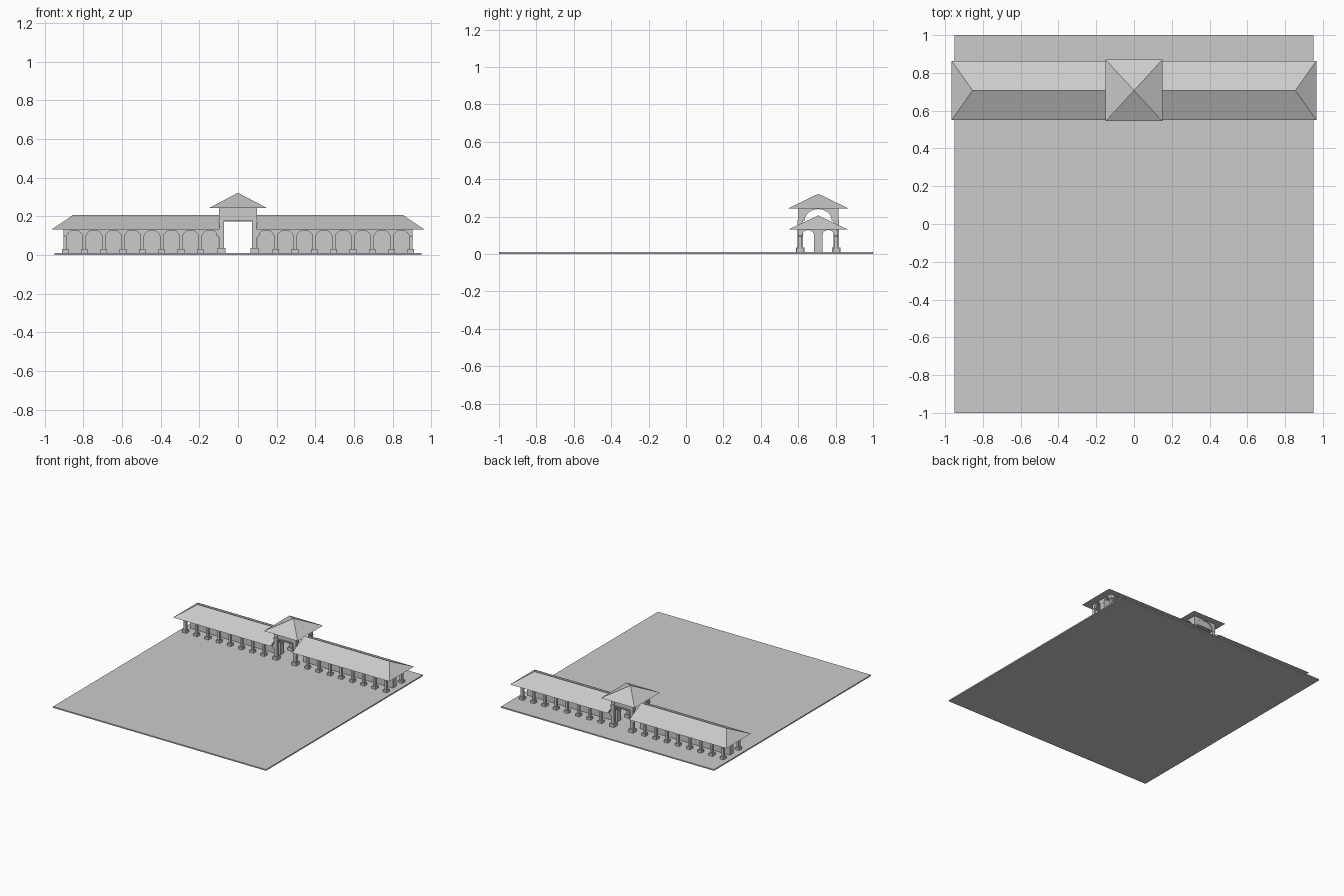
import bpy, bmesh, math
from mathutils import Vector

if "Cube" in bpy.data.objects:
    bpy.data.objects.remove(bpy.data.objects["Cube"])

CY = 0.707      # centre line of the building in y


def finish(name, bm):
    bmesh.ops.recalc_face_normals(bm, faces=bm.faces)
    me = bpy.data.meshes.new(name)
    bm.to_mesh(me)
    bm.free()
    ob = bpy.data.objects.new(name, me)
    bpy.context.collection.objects.link(ob)
    return ob


def box(bm, x0, x1, y0, y1, z0, z1):
    r = bmesh.ops.create_cube(bm, size=1)
    for v in r["verts"]:
        v.co = Vector(((x0 + x1) / 2 + v.co.x * (x1 - x0),
                       (y0 + y1) / 2 + v.co.y * (y1 - y0),
                       (z0 + z1) / 2 + v.co.z * (z1 - z0)))


def post(bm, x, y, hx, hy, z1, foot, foot_h):
    box(bm, x - hx, x + hx, y - hy, y + hy, 0.008, z1)
    box(bm, x - hx - foot, x + hx + foot, y - hy - foot, y + hy + foot, 0.008, foot_h)


def extrude(bm, pts, axis, c, t):
    # outline (u, z) pushed through a thickness along y or x
    def put(u, z, d):
        return (u, d, z) if axis == "y" else (d, u, z)
    vs = [bm.verts.new(put(u, z, c - t / 2)) for u, z in pts]
    f = bm.faces.new(vs)
    r = bmesh.ops.extrude_face_region(bm, geom=[f], use_keep_orig=True)
    off = Vector(put(0, 0, t))
    for g in r["geom"]:
        if isinstance(g, bmesh.types.BMVert):
            g.co += off


def arc(u0, u1, spring, apex, n=12):
    m, a = (u0 + u1) / 2, (u1 - u0) / 2
    return [(m - a * math.cos(math.pi * i / n),
             spring + (apex - spring) * math.sin(math.pi * i / n)) for i in range(n + 1)]


def arch(bm, lo, hi, u0, u1, spring, apex, top, axis, c, t):
    pts = [(lo, spring)] + arc(u0, u1, spring, apex) + [(hi, spring), (hi, top), (lo, top)]
    extrude(bm, pts, axis, c, t)


def roof(name, base, ridge):
    # base corners plus ridge points, closed as a convex solid
    bm = bmesh.new()
    for p in base + ridge:
        bm.verts.new(p)
    bmesh.ops.convex_hull(bm, input=bm.verts)
    bmesh.ops.dissolve_limit(bm, angle_limit=0.01, verts=bm.verts, edges=bm.edges)
    return finish(name, bm)


# ground slab
bm = bmesh.new()
box(bm, -0.95, 0.95, -1, 1, 0, 0.01)
finish("ground_slab", bm)

PITCH, X0, X1 = 0.1005, 0.10, 0.90
EAVE = 0.132
for s, side in ((-1, "left"), (1, "right")):
    # columns and arches along both long sides
    cols, arcs = bmesh.new(), bmesh.new()
    n = 8
    p = (X1 - 0.005 - 0.095) / n
    for sy in (-1, 1):
        y = CY + sy * 0.097
        for i in range(n):
            xa = 0.095 + i * p
            post(cols, s * (xa + p), y, 0.009, 0.010, 0.095, 0.008, 0.03)
            lo, hi = sorted((s * xa, s * (xa + p)))
            arch(arcs, lo, hi, lo + 0.008, hi - 0.008, 0.09, 0.128, EAVE + 0.002, "y", y, 0.02)
    # end arches, two aisles deep
    for xe in (X1 - 0.005, X0 + 0.002):
        for sy in (-1, 1):
            lo, hi = sorted((CY, CY + sy * 0.107))
            u0, u1 = sorted((CY + sy * 0.022, CY + sy * 0.085))
            arch(arcs, lo, hi, u0, u1, 0.098, 0.128, EAVE + 0.002, "x", s * xe, 0.018)
    finish(side + "_wing_columns", cols)
    finish(side + "_wing_arches", arcs)

    # long wall down the middle of the wing
    bm = bmesh.new()
    a, b = sorted((s * X0, s * (X1 + 0.003)))
    box(bm, a, b, CY - 0.022, CY + 0.022, 0.008, EAVE + 0.002)
    finish(side + "_wing_middle_wall", bm)

    # wing roof: hipped at the outer end, upright at the tower
    base = [(s * x, y, EAVE) for x in (0.097, 0.965) for y in (CY - 0.157, CY + 0.157)]
    roof(side + "_wing_roof", base, [(s * 0.097, CY, 0.206), (s * 0.855, CY, 0.206)])

# tower piers
bm = bmesh.new()
for sx in (-1, 1):
    for sy in (-1, 1):
        post(bm, sx * 0.085, CY + sy * 0.096, 0.013, 0.014, 0.18, 0.008, 0.035)
finish("tower_piers", bm)

# tower upper storey: arches on four sides, front and back ones filled
bm, fill = bmesh.new(), bmesh.new()
for s in (-1, 1):
    arch(bm, -0.098, 0.098, -0.075, 0.075, 0.18, 0.24, 0.246, "y", CY + s * 0.097, 0.024)
    arch(bm, CY - 0.108, CY + 0.108, CY - 0.072, CY + 0.072, 0.18, 0.24, 0.246,
         "x", s * 0.086, 0.024)
    extrude(fill, arc(-0.076, 0.076, 0.179, 0.241), "y", CY + s * 0.097, 0.01)
    box(fill, -0.1, 0.1, CY + s * 0.097 - 0.014, CY + s * 0.097 + 0.014, 0.174, 0.182)
finish("tower_arches", bm)
finish("tower_arch_panels", fill)

# tower roof
base = [(x, y, 0.243) for x in (-0.15, 0.15) for y in (CY - 0.163, CY + 0.163)]
roof("tower_roof", base, [(0, CY, 0.322)])
